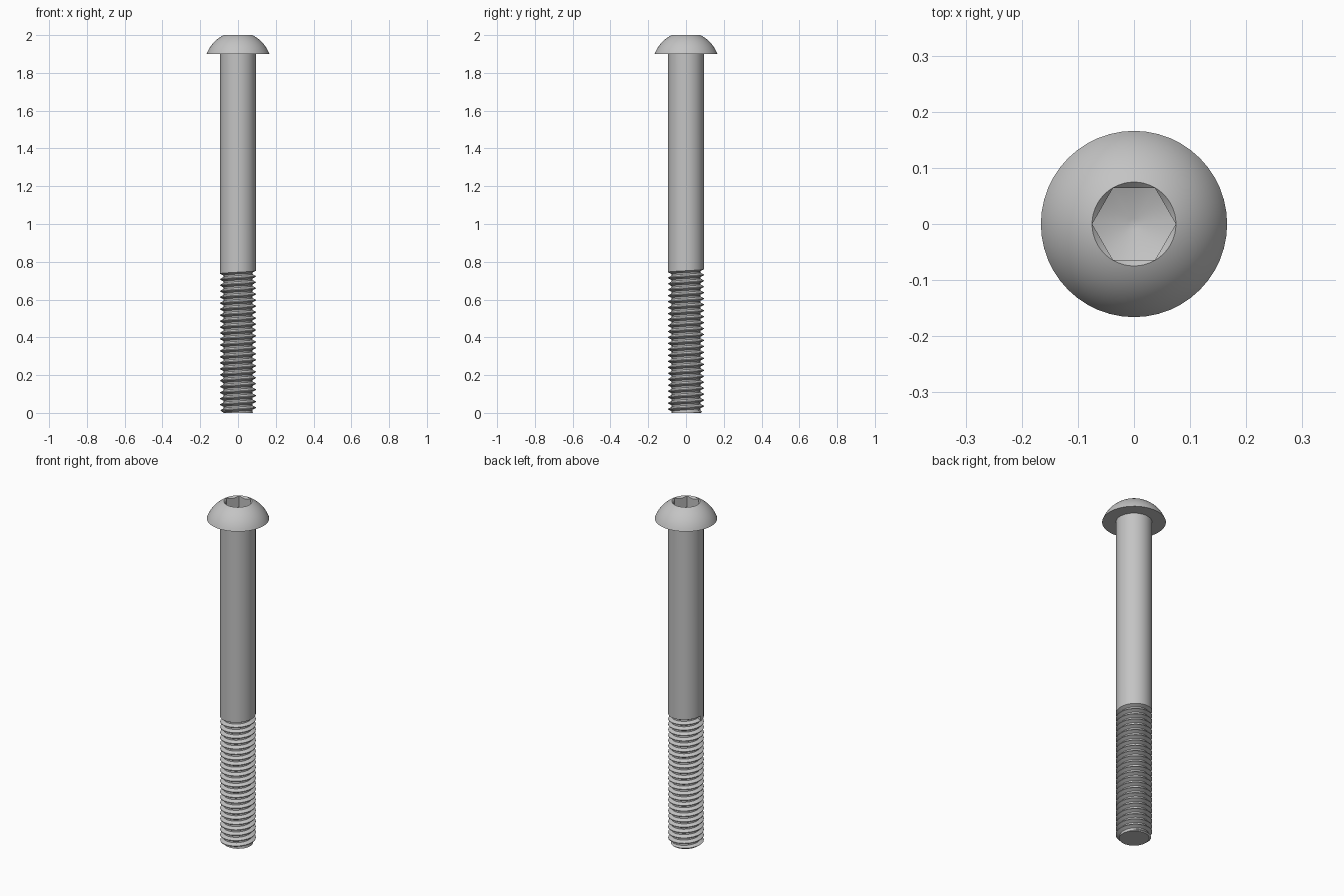
import bpy, bmesh
from math import cos, sin, pi, radians, degrees, sqrt

cube = bpy.data.objects.get("Cube")
if cube:
    bpy.data.objects.remove(cube, do_unlink=True)

SEG = 48            # sides around the axis
SHANK_R, ROOT_R = 0.0945, 0.0755
HEAD_R, HEAD_Z, RIM_R, TOP = 0.166, 1.9, 0.0748, 2.0
PITCH, TURNS = 0.0316, 25

steel = bpy.data.materials.new("grey steel")
steel.use_nodes = True
GREY = (0.55, 0.55, 0.55, 1)
steel.diffuse_color = GREY
steel.node_tree.nodes["Principled BSDF"].inputs["Base Color"].default_value = GREY


def finish(bm, name, angle):
    bmesh.ops.remove_doubles(bm, verts=bm.verts, dist=1e-5)
    bmesh.ops.recalc_face_normals(bm, faces=bm.faces)
    mesh = bpy.data.meshes.new(name)
    bm.to_mesh(mesh)
    bm.free()
    mesh.materials.append(steel)
    obj = bpy.data.objects.new(name, mesh)
    bpy.context.collection.objects.link(obj)
    bpy.ops.object.select_all(action='DESELECT')
    obj.select_set(True)
    bpy.context.view_layer.objects.active = obj
    bpy.ops.object.shade_smooth_by_angle(angle=radians(angle))


def polar(bm, r, a, z):
    return bm.verts.new((r * cos(a), r * sin(a), z))


def hex_r(a):
    # radius of the hexagonal socket at a given angle
    return 0.0645 / cos(radians(degrees(a) % 60 - 30))


# Head: dome, chamfered hexagonal socket and conical socket floor
bm = bmesh.new()
drop = (HEAD_R**2 - RIM_R**2 - (TOP - HEAD_Z)**2) / (2 * (TOP - HEAD_Z))
ball = sqrt(HEAD_R**2 + drop**2)
rules = []
for k in range(13):
    z = HEAD_Z + (TOP - HEAD_Z) * sin(k / 12 * pi / 2)
    r = sqrt(ball**2 - (z - HEAD_Z + drop)**2)
    rules.append(lambda a, r=r, z=z: (r, z))
rules.append(lambda a: (hex_r(a), TOP - (RIM_R - hex_r(a))))
rules.append(lambda a: (hex_r(a), 1.934 - 0.4 * (RIM_R - hex_r(a))))
rules.append(lambda a: (0.01, 1.908))
rings = []
for rule in rules:
    ring = []
    for i in range(SEG):
        a = 2 * pi * (i + 0.001) / SEG
        r, z = rule(a)
        ring.append(polar(bm, r, a, z))
    rings.append(ring)
for lo, hi in zip(rings, rings[1:]):
    for i in range(SEG):
        j = (i + 1) % SEG
        bm.faces.new((lo[i], lo[j], hi[j], hi[i]))
bm.faces.new(rings[0])
bm.faces.new(rings[-1])
finish(bm, "button_head", 30)

# Thread: a right-handed helical strip whose neighbouring turns share crests
bm = bmesh.new()
last = TURNS * SEG
start = 0.737 - TURNS * PITCH
profile = [(SHANK_R, 0), (SHANK_R, 0.125), (ROOT_R, 0.44), (ROOT_R, 0.69)]


def helix(i):
    return pi + 2 * pi * i / SEG, start + PITCH * i / SEG


cols = []
for i in range(last + SEG + 1):
    a, base = helix(i)
    col = []
    for r, f in profile if i <= last else profile[:1]:
        z = base + f * PITCH
        col.append(polar(bm, min(r, 0.079 + max(z, 0)), a, z))  # end chamfer
    cols.append(col)


def strip(i):
    return cols[i] + [cols[i + SEG][0]]


for i in range(last):
    p, q = strip(i), strip(i + 1)
    for k in range(4):
        bm.faces.new((p[k], q[k], q[k + 1], p[k + 1]))
bm.faces.new(strip(last))       # wall where the groove runs out
cut = bmesh.ops.bisect_plane(bm, geom=bm.verts[:] + bm.edges[:] + bm.faces[:],
                             plane_co=(0, 0, 0), plane_no=(0, 0, 1), clear_inner=True)
edges = [e for e in cut["geom_cut"] if isinstance(e, bmesh.types.BMEdge)]
bmesh.ops.contextual_create(bm, geom=edges)   # flat tip
finish(bm, "thread", 30)

# Shank: plain cylinder whose lower edge follows the last thread turn
bm = bmesh.new()
pairs = []
for i in range(last, last + SEG + 1):
    a, z = helix(i)
    pairs.append((polar(bm, SHANK_R, a, z), polar(bm, SHANK_R, a, HEAD_Z)))
for (a, b), (c, d) in zip(pairs, pairs[1:]):
    bm.faces.new((a, c, d, b))
finish(bm, "shank", 30)
